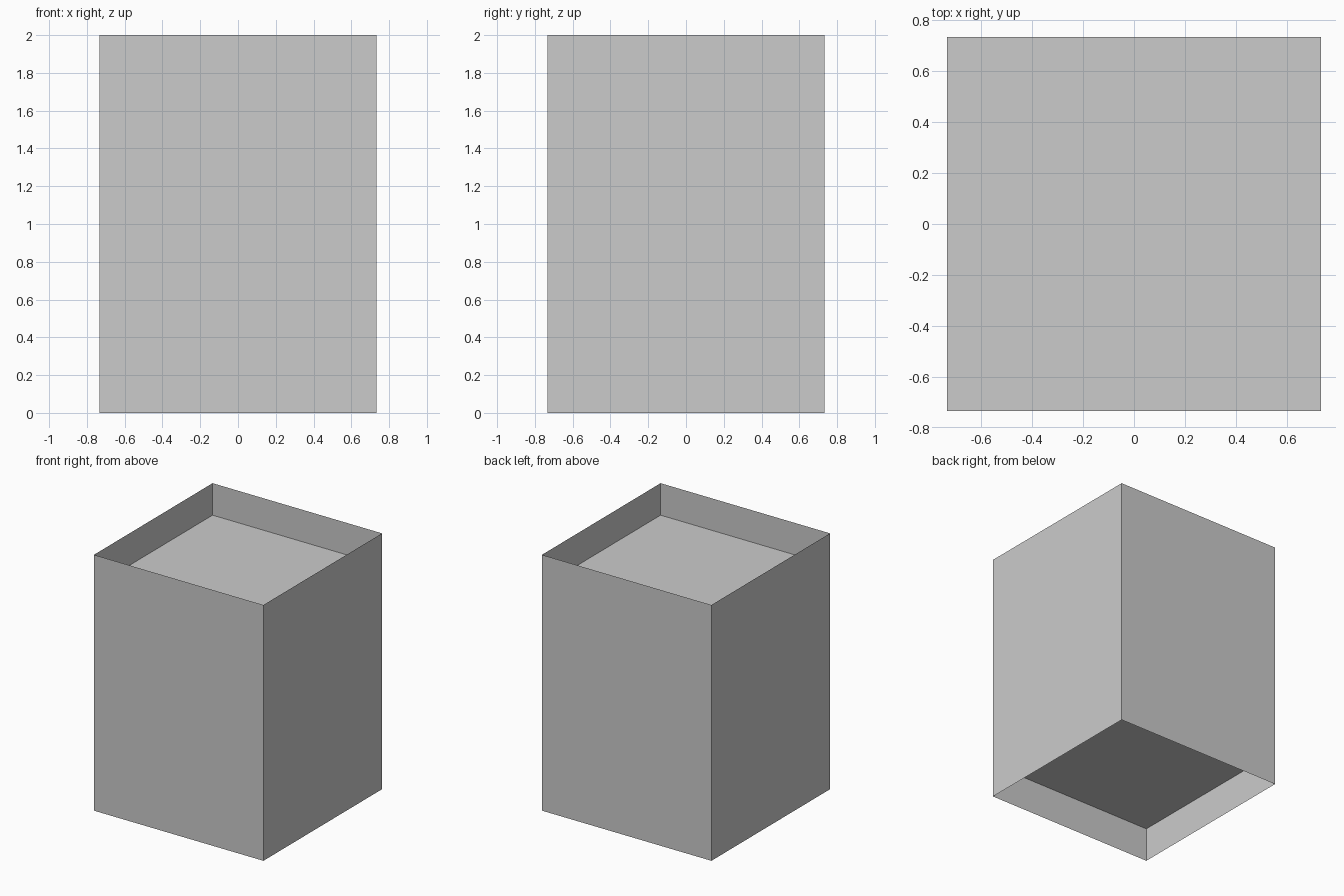
import bpy, bmesh

if "Cube" in bpy.data.objects:
    bpy.data.objects.remove(bpy.data.objects["Cube"])

HALF, HEIGHT = 0.733, 2.0
TOP_Z, BASE_Z = 1.75, 0.27


def finish(bm, name):
    mesh = bpy.data.meshes.new(name)
    bm.to_mesh(mesh)
    bm.free()
    obj = bpy.data.objects.new(name, mesh)
    bpy.context.collection.objects.link(obj)
    return obj


def square_panel(name, z, face_up):
    bm = bmesh.new()
    bmesh.ops.create_grid(bm, x_segments=1, y_segments=1, size=HALF)
    bmesh.ops.translate(bm, verts=bm.verts, vec=(0, 0, z))
    if not face_up:
        bmesh.ops.reverse_faces(bm, faces=bm.faces)
    return finish(bm, name)


# Thin square casing, open at top and bottom
bm = bmesh.new()
bmesh.ops.create_cube(bm, size=1)
bmesh.ops.scale(bm, verts=bm.verts, vec=(2 * HALF, 2 * HALF, HEIGHT))
bmesh.ops.translate(bm, verts=bm.verts, vec=(0, 0, HEIGHT / 2))
bm.normal_update()
caps = [f for f in bm.faces if abs(f.normal.z) > 0.5]
bmesh.ops.delete(bm, geom=caps, context='FACES_ONLY')
finish(bm, "casing")

# Recessed panels closing the casing
square_panel("top_panel", TOP_Z, True)
square_panel("base_panel", BASE_Z, False)

# Round inlay lying flush with the top panel
bm = bmesh.new()
bmesh.ops.create_circle(bm, cap_ends=True, segments=64, radius=0.69)
bmesh.ops.translate(bm, verts=bm.verts, vec=(0, 0, TOP_Z + 0.0005))
finish(bm, "round_inlay")
